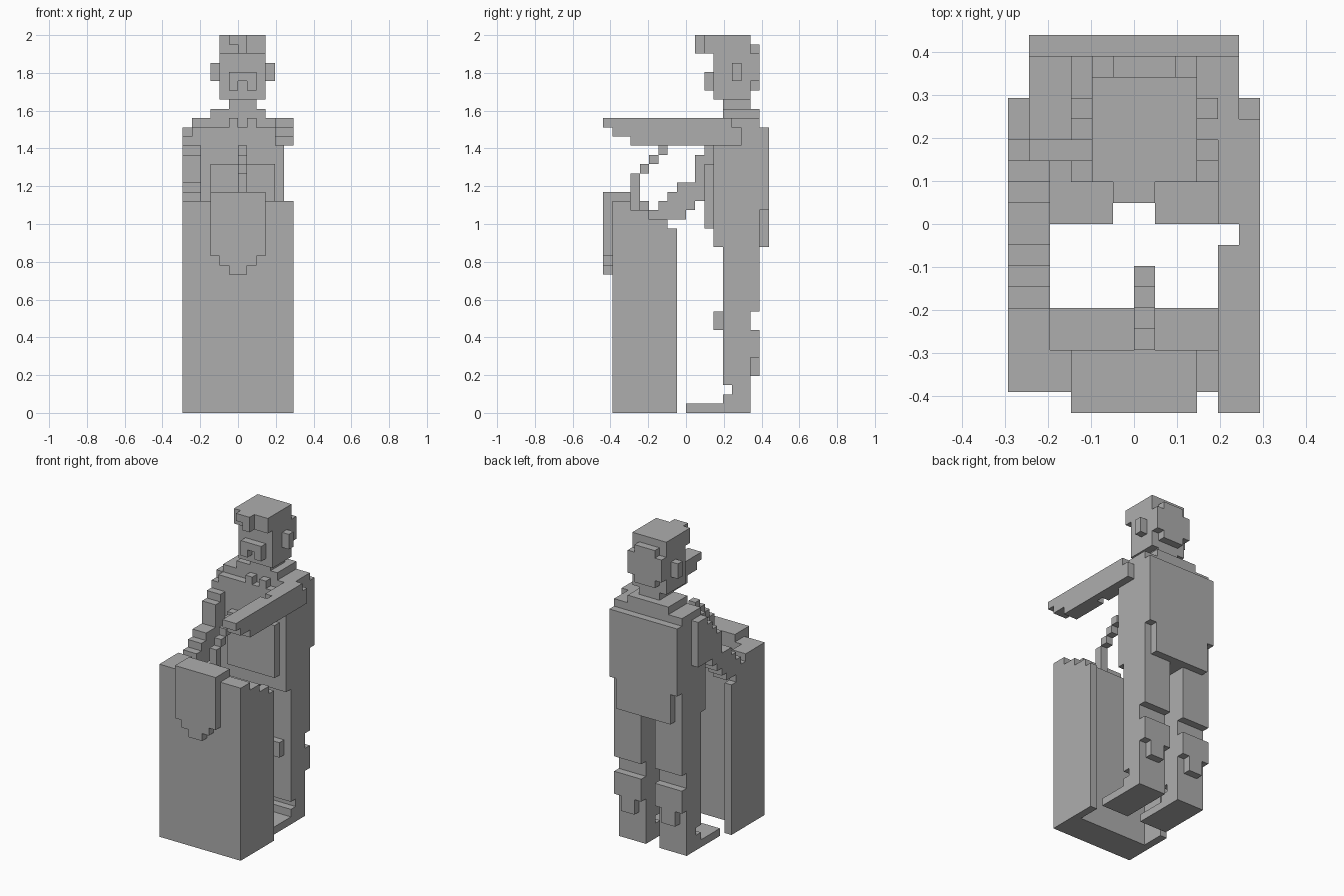
import bpy
import bmesh

cube = bpy.data.objects.get("Cube")
if cube:
    bpy.data.objects.remove(cube, do_unlink=True)

# One unit block: the figure is 41 blocks tall
UNIT = 2 / 41

stone = bpy.data.materials.new("stone_grey")
stone.use_nodes = True
GREY = (0.42, 0.42, 0.42, 1)
stone.diffuse_color = GREY
stone.node_tree.nodes["Principled BSDF"].inputs["Base Color"].default_value = GREY


def block_part(name, *blocks):
    """Build one part from blocks given as (x range, y range, z range)."""
    mesh = bpy.data.meshes.new(name)
    bm = bmesh.new()
    for block in blocks:
        corners = bmesh.ops.create_cube(bm, size=1)["verts"]
        for v in corners:
            v.co = [(low + high) / 2 * UNIT + side * (high - low) * UNIT
                    for side, (low, high) in zip(v.co, block)]
    bm.to_mesh(mesh)
    bm.free()
    mesh.materials.append(stone)
    part = bpy.data.objects.new(name, mesh)
    bpy.context.collection.objects.link(part)
    return part


def span(sign, inner, outer):
    """Range along x on the chosen side of the model."""
    return tuple(sorted((sign * inner, sign * outer)))


SIDES = {"left": 1, "right": -1}

# Lectern: solid front with stepped side walls and an open back
block_part("lectern_front",
           ((-6, 6), (-8, -6), (0, 23)),
           ((-6, 6), (-6, -4), (0, 22)))
for side, sign in SIDES.items():
    wall = span(sign, 5, 6)
    block_part("lectern_wall_" + side,
               (wall, (-4, -2), (0, 21)),
               (wall, (-2, -1), (0, 20)))

# Cloth hung over the lectern, tapering to a point
block_part("lectern_banner",
           ((-3, 3), (-9, -6), (23, 24)),
           ((-3, 3), (-9, -8), (17, 23)),
           ((-2, 2), (-9, -8), (16, 17)),
           ((-1, 1), (-9, -8), (15, 16)))

# Microphone: upright stem and a stepped neck leaning back
neck_steps = [((0, 1), (y, y + 1), (y + 31, y + 32)) for y in range(-5, -2)]
block_part("microphone", ((0, 1), (-6, -5), (22, 26)), *neck_steps)

# Legs and feet
for side, sign in SIDES.items():
    full = span(sign, 1, 5)
    middle = span(sign, 2, 4)
    block_part("foot_" + side,
               (full, (0, 4), (0, 1)),
               (full, (4, 7), (0, 2)))
    block_part("lower_leg_" + side,
               (full, (5, 7), (2, 3)),
               (full, (4, 7), (3, 9)),
               (full, (7, 8), (6, 9)),
               (middle, (7, 8), (4, 6)))
    block_part("knee_" + side,
               (full, (4, 7), (9, 11)),
               (middle, (3, 4), (9, 11)))
    block_part("thigh_" + side, (full, (4, 8), (11, 18)))

# Jacket
block_part("hips", ((-5, 5), (3, 8), (18, 20)))
block_part("torso",
           ((-5, 5), (3, 8), (20, 31)),
           ((-5, 5), (4, 8), (31, 32)))
block_part("jacket_front", ((-3, 4), (2, 3), (20, 27)))
block_part("jacket_back",
           ((-4, 4), (8, 9), (18, 31)),
           ((-5, -4), (8, 9), (22, 31)),
           ((4, 5), (8, 9), (22, 31)))
block_part("collar",
           ((-3, 3), (4, 8), (32, 33)),
           ((-1, 0), (3, 4), (31, 32)),
           ((1, 2), (3, 4), (31, 32)))

# Left arm stretched out forwards, hand stepped at the tip
block_part("arm_left",
           ((4, 6), (0, 5), (29, 32)),
           ((5, 6), (5, 6), (29, 31)),
           ((5, 6), (-1, 0), (29, 32)),
           ((4, 6), (-6, -1), (29, 32)))
block_part("hand_left",
           ((4, 6), (-8, -6), (30, 32)),
           ((4, 6), (-9, -8), (31, 32)))

# Right arm stepping down from the shoulder to the lectern
tops = [22, 22, 23, 24, 25, 25, 28, 29, 30, 31]
arm_steps = []
for y, top in enumerate(tops, start=-5):
    arm_steps.append(((-6, -4), (y, y + 1), (max(21, min(y + 22, 25)), top)))
block_part("arm_right", *arm_steps, ((-6, -5), (5, 6), (25, 31)))
block_part("hand_right", ((-6, -4), (-6, -4), (22, 23)))

# Head and neck
block_part("neck", ((-1, 2), (4, 7), (33, 34)))
block_part("head",
           ((-2, 3), (3, 7), (34, 35)),
           ((-2, 3), (3, 7), (35, 39)),
           ((-1, 2), (7, 8), (35, 40)),
           ((-2, -1), (7, 8), (36, 39)),
           ((2, 3), (7, 8), (36, 39)))
block_part("muzzle",
           ((-1, 2), (2, 3), (36, 37)),
           ((-1, 0), (2, 3), (35, 36)),
           ((1, 2), (2, 3), (35, 36)))
block_part("hair",
           ((-2, 3), (2, 7), (39, 41)),
           ((-1, 1), (1, 2), (40, 41)),
           ((0, 1), (1, 2), (39, 40)))
block_part("ear_left", ((3, 4), (5, 6), (36, 38)))
block_part("ear_right", ((-3, -2), (5, 6), (36, 38)))
